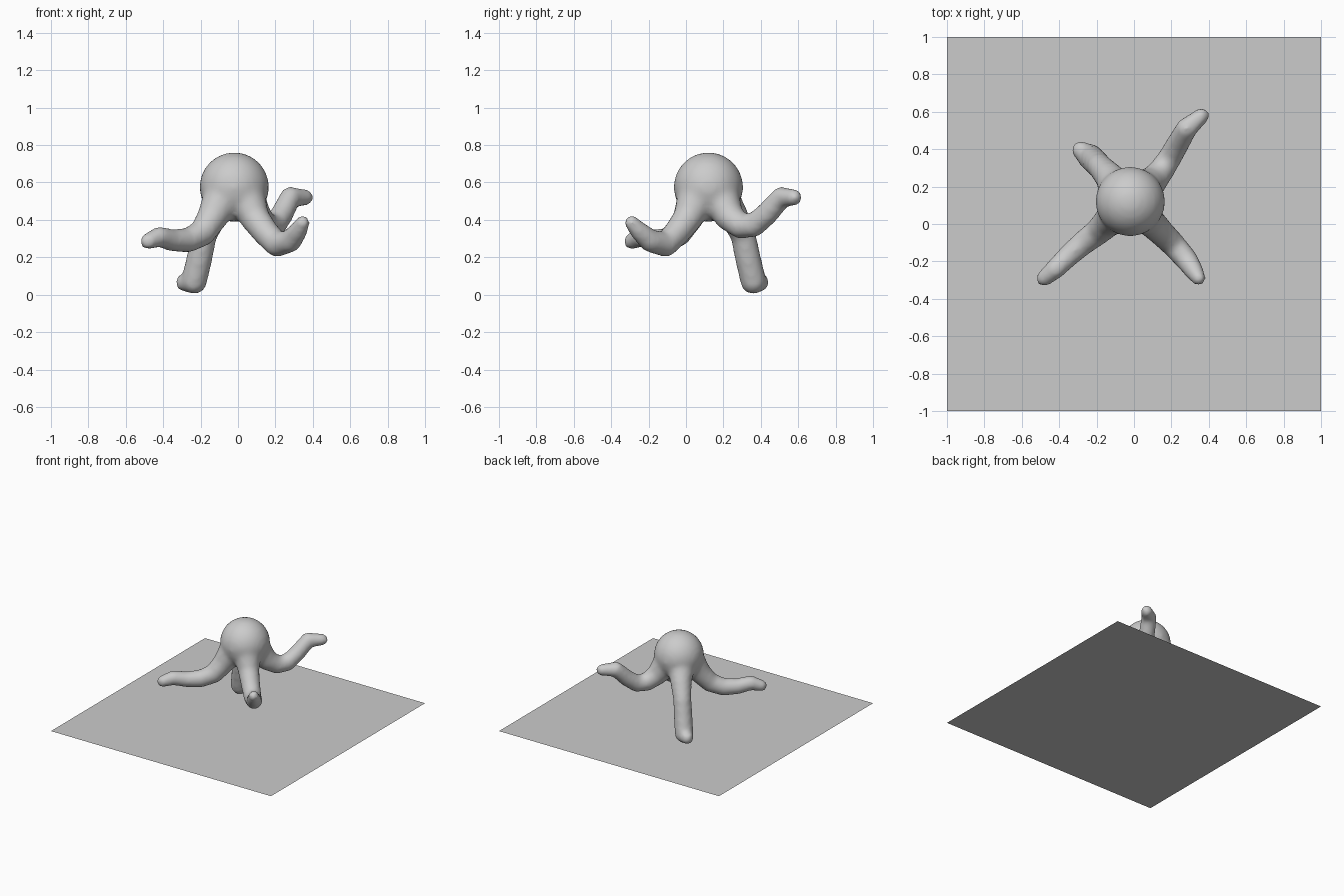
import bpy, bmesh
from mathutils import Vector

if "Cube" in bpy.data.objects:
    bpy.data.objects.remove(bpy.data.objects["Cube"])

# four curling arms: (x, y, z, radius) from the head to the tip
ARMS = [
    [(-.08, .06, .52, .11), (-.14, .01, .41, .082), (-.19, -.04, .33, .072), (-.27, -.10, .29, .066),
     (-.35, -.17, .29, .060), (-.42, -.24, .31, .055), (-.48, -.29, .285, .045)],
    [(.04, .06, .52, .11), (.09, .01, .41, .080), (.15, -.05, .33, .072), (.21, -.11, .268, .067),
     (.28, -.19, .288, .062), (.32, -.25, .34, .052), (.345, -.29, .385, .040)],
    [(.04, .18, .52, .11), (.10, .23, .42, .080), (.15, .29, .368, .068), (.195, .36, .37, .064),
     (.235, .43, .43, .062), (.28, .51, .52, .058), (.36, .578, .52, .044)],
    [(-.08, .18, .52, .11), (-.13, .25, .43, .080), (-.18, .305, .32, .068), (-.205, .33, .20, .070),
     (-.235, .36, .072, .070), (-.285, .395, .065, .050)],
]
HEAD = Vector((-.02, .12, .575))


def tube(bm, path, sides=16):
    """Loft a tapering round tube through the path, with ball joints."""
    pts = [Vector(p[:3]) for p in path]
    for p, (_, _, _, r) in zip(pts, path):
        ball = bmesh.ops.create_icosphere(bm, subdivisions=3, radius=r)
        bmesh.ops.translate(bm, verts=ball["verts"], vec=p)
    for i in range(len(pts) - 1):
        axis = pts[i + 1] - pts[i]
        seg = bmesh.ops.create_cone(bm, cap_ends=True, segments=sides, radius1=path[i][3],
                                    radius2=path[i + 1][3], depth=axis.length)
        for v in seg["verts"]:
            v.co = axis.to_track_quat('Z', 'Y') @ v.co + (pts[i] + pts[i + 1]) / 2


def add_object(name, bm):
    mesh = bpy.data.meshes.new(name)
    bm.to_mesh(mesh)
    bm.free()
    ob = bpy.data.objects.new(name, mesh)
    bpy.context.collection.objects.link(ob)
    return ob


# round head with arms, fused into one skin
bm = bmesh.new()
head = bmesh.ops.create_uvsphere(bm, u_segments=32, v_segments=16, radius=.186)
bmesh.ops.translate(bm, verts=head["verts"], vec=HEAD)
for arm in ARMS:
    tube(bm, arm)
body = add_object("octopus_body", bm)
fuse = body.modifiers.new("fuse", 'REMESH')
fuse.mode = 'VOXEL'
fuse.voxel_size = .016
fuse.use_smooth_shade = True
relax = body.modifiers.new("relax", 'SMOOTH')
relax.factor = .5
relax.iterations = 8

# thin square base, the lowest arm just pokes through it
bm = bmesh.new()
bmesh.ops.create_grid(bm, x_segments=1, y_segments=1, size=1)
base = add_object("base_sheet", bm)
base.location.z = .007
